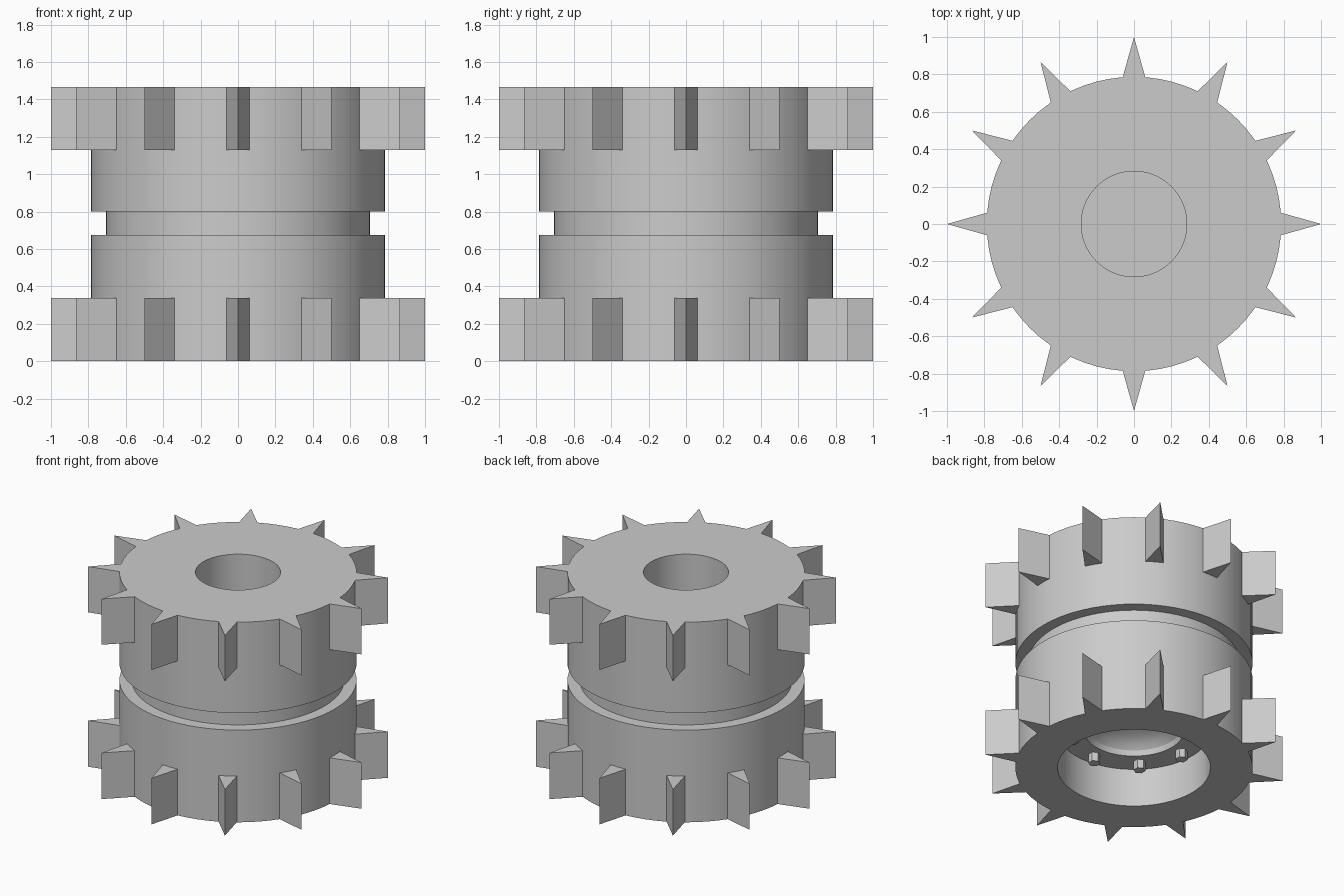
import bpy, bmesh, math
from mathutils import Matrix

if "Cube" in bpy.data.objects:
    bpy.data.objects.remove(bpy.data.objects["Cube"])

H, R = 1.465, 0.787          # overall height, drum radius
SEG = 72

steel = bpy.data.materials.new("grey steel")
steel.diffuse_color = (0.6, 0.6, 0.6, 1)
steel.use_nodes = True
steel.node_tree.nodes["Principled BSDF"].inputs["Base Color"].default_value = steel.diffuse_color


def finish(bm, name, smooth=True):
    bmesh.ops.remove_doubles(bm, verts=bm.verts, dist=1e-5)
    bmesh.ops.recalc_face_normals(bm, faces=bm.faces)
    me = bpy.data.meshes.new(name)
    bm.to_mesh(me)
    bm.free()
    me.materials.append(steel)
    ob = bpy.data.objects.new(name, me)
    bpy.context.collection.objects.link(ob)
    if smooth:
        bpy.context.view_layer.objects.active = ob
        ob.select_set(True)
        bpy.ops.object.shade_smooth_by_angle(angle=math.radians(20))
        ob.select_set(False)
    return ob


# drum: one turned profile with belt groove, top bore and bolted hub recess
dome = [(0.33 * math.cos(a), 0.28 + 0.14 * math.sin(a))
        for a in (math.radians(90 * i / 6) for i in range(6, -1, -1))]
dome[0] = (0, 0.42)
profile = dome + [
    (0.507, 0.28), (0.507, 0), (R, 0), (R, 0.675), (0.705, 0.675),
    (0.705, 0.80), (R, 0.80), (R, H), (0.282, H), (0.282, 0.80), (0, 0.80)]
bm = bmesh.new()
vs = [bm.verts.new((r, 0, z)) for r, z in profile]
es = [bm.edges.new(p) for p in zip(vs, vs[1:])]
bmesh.ops.spin(bm, geom=vs + es, cent=(0, 0, 0), axis=(0, 0, 1),
               angle=math.tau, steps=SEG, use_duplicate=False)
finish(bm, "drum")


# toothed rings: twelve pointed teeth at each end
def teeth(name, z0, z1):
    bm = bmesh.new()
    for i in range(12):
        rot = Matrix.Rotation(i * math.tau / 12, 3, 'Z')
        outline = [(0.77, -0.0645), (1.0, 0), (0.77, 0.0645)]
        lo, hi = [[bm.verts.new(rot @ Matrix.Identity(3) @ _v(x, y, z)) for x, y in outline]
                  for z in (z0, z1)]
        bm.faces.new(lo)
        bm.faces.new(hi)
        for k in range(3):
            j = (k + 1) % 3
            bm.faces.new((lo[k], lo[j], hi[j], hi[k]))
    finish(bm, name, smooth=False)


def _v(x, y, z):
    return Matrix.Translation((x, y, z)).translation


teeth("lower_teeth", 0, 0.338)
teeth("upper_teeth", 1.13, H)

# hub bolts: ring of hexagonal heads inside the lower recess
bm = bmesh.new()
for i in range(8):
    a = math.tau * i / 8
    bmesh.ops.create_cone(
        bm, cap_ends=True, segments=6, radius1=0.04, radius2=0.04, depth=0.07,
        matrix=Matrix.Translation((0.41 * math.cos(a), 0.41 * math.sin(a), 0.25)))
finish(bm, "hub_bolts", smooth=False)
